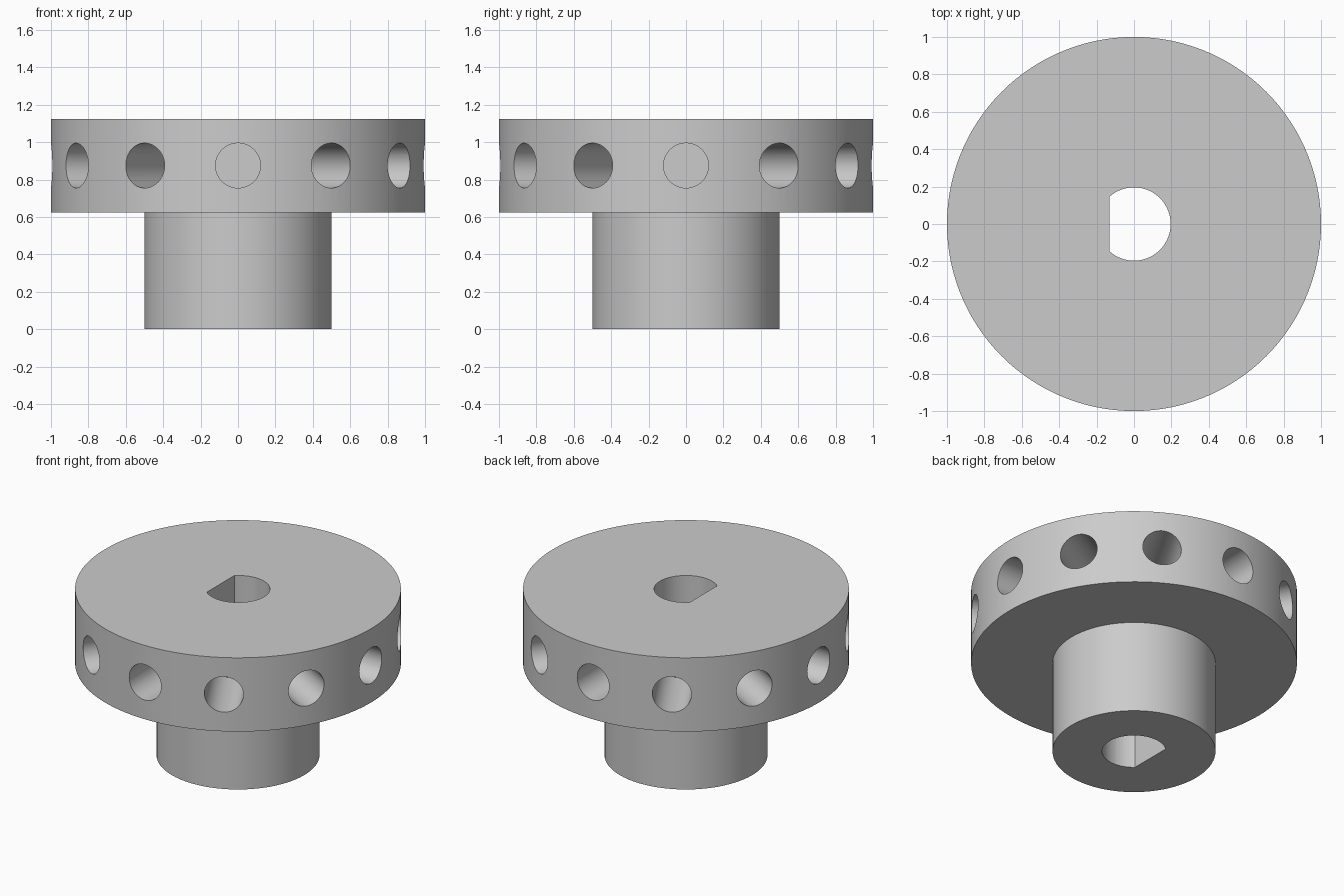
import bpy
import bmesh
import math
from mathutils import Matrix, Vector

FLANGE_R, HUB_R = 1.0, 0.5
FLANGE_Z, TOP_Z = 0.625, 1.125
BORE_R, BORE_FLAT_X = 0.196, -0.13
HOLE_R, HOLE_DEPTH, HOLE_Z, HOLE_COUNT = 0.12, 0.5, 0.875, 12
SEGMENTS = 120

default_cube = bpy.data.objects.get("Cube")
if default_cube:
    bpy.data.objects.remove(default_cube, do_unlink=True)

grey = bpy.data.materials.new("plain grey")
grey.use_nodes = True
colour = (0.6, 0.6, 0.6, 1.0)
grey.diffuse_color = colour
grey.node_tree.nodes["Principled BSDF"].inputs["Base Color"].default_value = colour


def make_object(name, bm):
    bmesh.ops.recalc_face_normals(bm, faces=bm.faces)
    mesh = bpy.data.meshes.new(name)
    bm.to_mesh(mesh)
    bm.free()
    mesh.materials.append(grey)
    obj = bpy.data.objects.new(name, mesh)
    bpy.context.collection.objects.link(obj)
    return obj


def cut(target, cutter):
    cutter.hide_render = True
    mod = target.modifiers.new("cut", 'BOOLEAN')
    mod.operation = 'DIFFERENCE'
    mod.solver = 'EXACT'
    mod.object = cutter
    bpy.context.view_layer.objects.active = target
    bpy.ops.object.modifier_apply(modifier=mod.name)
    bpy.data.objects.remove(cutter, do_unlink=True)


# Flange and hub: one stepped profile turned about the vertical axis
bm = bmesh.new()
profile = [(0, 0), (HUB_R, 0), (HUB_R, FLANGE_Z),
           (FLANGE_R, FLANGE_Z), (FLANGE_R, TOP_Z), (0, TOP_Z)]
verts = [bm.verts.new((r, 0, z)) for r, z in profile]
edges = [bm.edges.new(pair) for pair in zip(verts, verts[1:])]
bmesh.ops.spin(bm, geom=verts + edges, cent=(0, 0, 0), axis=(0, 0, 1),
               angle=math.tau, steps=SEGMENTS)
bmesh.ops.remove_doubles(bm, verts=bm.verts, dist=0.0001)
wheel = make_object("flanged_hub", bm)

# D-shaped bore through the whole height
bm = bmesh.new()
start = math.acos(BORE_FLAT_X / BORE_R)
arc = [start * (2 * i / 48 - 1) for i in range(49)]
outline = [bm.verts.new((BORE_R * math.cos(a), BORE_R * math.sin(a), -0.1)) for a in arc]
face = bm.faces.new(outline)
extruded = bmesh.ops.extrude_face_region(bm, geom=[face])["geom"]
bmesh.ops.translate(bm, vec=(0, 0, TOP_Z + 0.2),
                    verts=[v for v in extruded if isinstance(v, bmesh.types.BMVert)])
cut(wheel, make_object("bore_cutter", bm))

# Ring of blind radial holes in the rim
bm = bmesh.new()
overshoot = 0.1
middle = FLANGE_R + (overshoot - HOLE_DEPTH) / 2
for i in range(HOLE_COUNT):
    place = (Matrix.Rotation(math.tau * i / HOLE_COUNT, 4, 'Z')
             @ Matrix.Translation(Vector((middle, 0, HOLE_Z)))
             @ Matrix.Rotation(math.pi / 2, 4, 'Y'))
    bmesh.ops.create_cone(bm, cap_ends=True, segments=48, radius1=HOLE_R,
                          radius2=HOLE_R, depth=HOLE_DEPTH + overshoot, matrix=place)
cut(wheel, make_object("rim_hole_cutter", bm))

# Smooth round walls with crisp edges
bpy.ops.object.select_all(action='DESELECT')
wheel.select_set(True)
bpy.context.view_layer.objects.active = wheel
bpy.ops.object.shade_smooth_by_angle(angle=math.radians(30))
